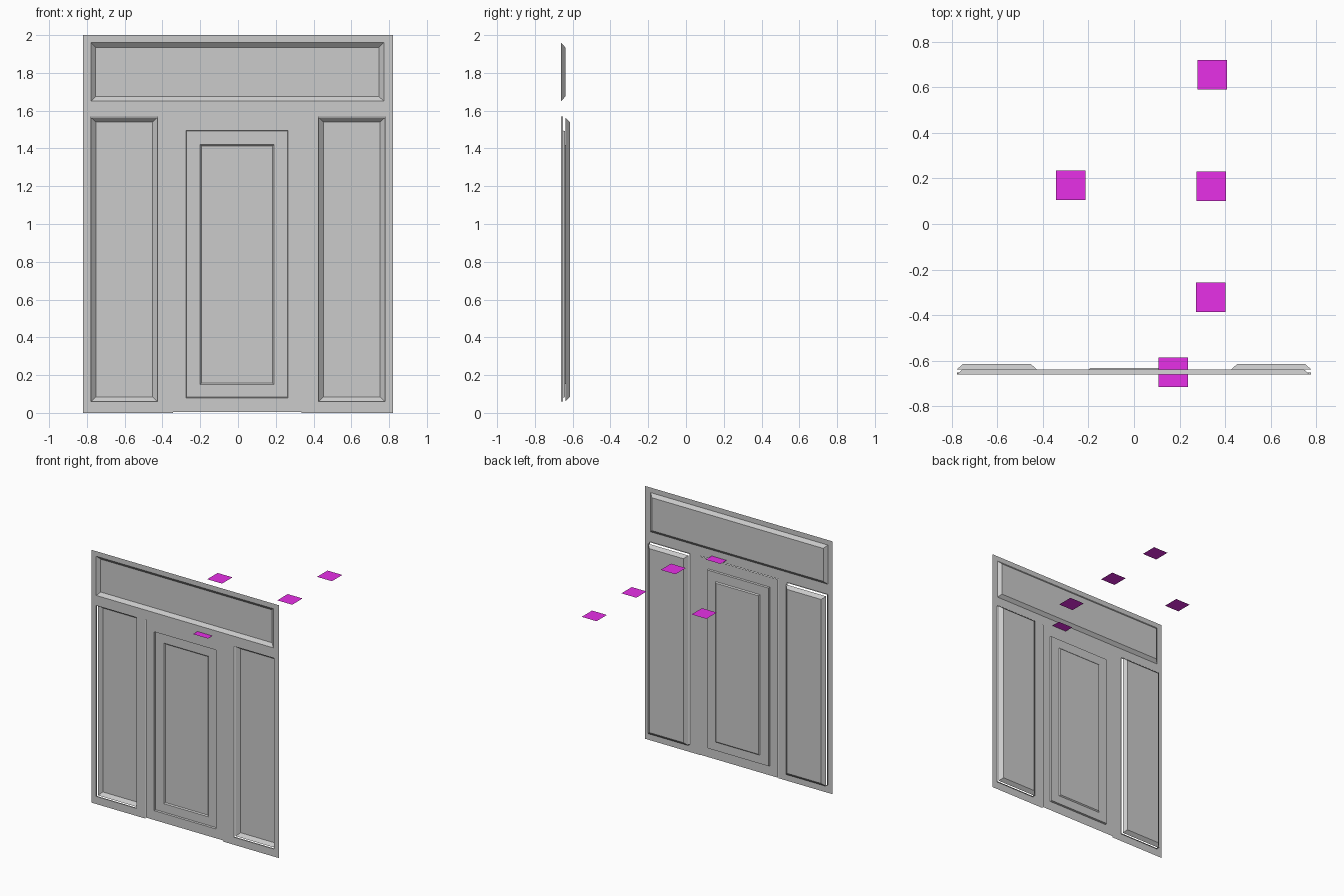
import bpy, bmesh

if "Cube" in bpy.data.objects:
    bpy.data.objects.remove(bpy.data.objects["Cube"])

FACE = -0.661    # front plane of the frame
DOOR = -0.655    # front plane of the door


def nested(name, rings, cap):
    """Join concentric rectangles (x0, x1, z0, z1, y); cap fills the last one."""
    bm = bmesh.new()
    loops = [[bm.verts.new((x, y, z)) for x, z in
              ((x0, z0), (x1, z0), (x1, z1), (x0, z1))]
             for x0, x1, z0, z1, y in rings]
    for a, b in zip(loops, loops[1:]):
        for i in range(4):
            j = (i + 1) % 4
            bm.faces.new((a[i], a[j], b[j], b[i]))
    if cap:
        bm.faces.new(loops[-1])
    me = bpy.data.meshes.new(name)
    bm.to_mesh(me)
    bm.free()
    ob = bpy.data.objects.new(name, me)
    bpy.context.collection.objects.link(ob)
    return ob


# Transom: flat surround with one bevelled recess
nested("transom", [(-0.82, 0.82, 1.61, 2.0, FACE),
                   (-0.778, 0.772, 1.65, 1.96, FACE),
                   (-0.754, 0.746, 1.675, 1.935, FACE + 0.022)], True)

# Header strip above the door
nested("door_header", [(-0.345, 0.335, 1.575, 1.61, FACE)], True)

# Side frames with a shallow return, and bevelled panels set behind them
for side, x0, x1, p0, p1 in (("left", -0.82, -0.345, -0.778, -0.427),
                             ("right", 0.335, 0.82, 0.427, 0.778)):
    nested(side + "_side_frame", [(x0, x1, 0, 1.61, FACE),
                                  (p0, p1, 0.06, 1.57, FACE),
                                  (p0, p1, 0.06, 1.57, FACE + 0.009)], False)
    nested(side + "_side_panel", [(p0, p1, 0.06, 1.563, -0.639),
                                  (p0 + 0.026, p1 - 0.026, 0.085, 1.54, -0.615)], True)

# Door: stepped recess and a small bevelled inner panel
nested("door", [(-0.345, 0.335, 0.006, 1.575, DOOR),
                (-0.275, 0.265, 0.08, 1.495, DOOR),
                (-0.272, 0.262, 0.083, 1.492, -0.641),
                (-0.20, 0.19, 0.15, 1.42, -0.641),
                (-0.192, 0.182, 0.158, 1.412, -0.633)], True)

# Flat coloured marker tiles, level with the door header
mat = bpy.data.materials.new("magenta")
mat.diffuse_color = (0.8, 0.03, 0.8, 1)
mat.use_nodes = True
mat.node_tree.nodes["Principled BSDF"].inputs["Base Color"].default_value = mat.diffuse_color
for i, (x, y) in enumerate(((0.173, -0.651), (0.337, -0.322), (0.339, 0.165),
                            (0.344, 0.655), (-0.278, 0.17))):
    bpy.ops.mesh.primitive_plane_add(size=0.13, location=(x, y, 1.602))
    tile = bpy.context.object
    tile.name = f"marker_tile_{i + 1}"
    tile.data.materials.append(mat)
